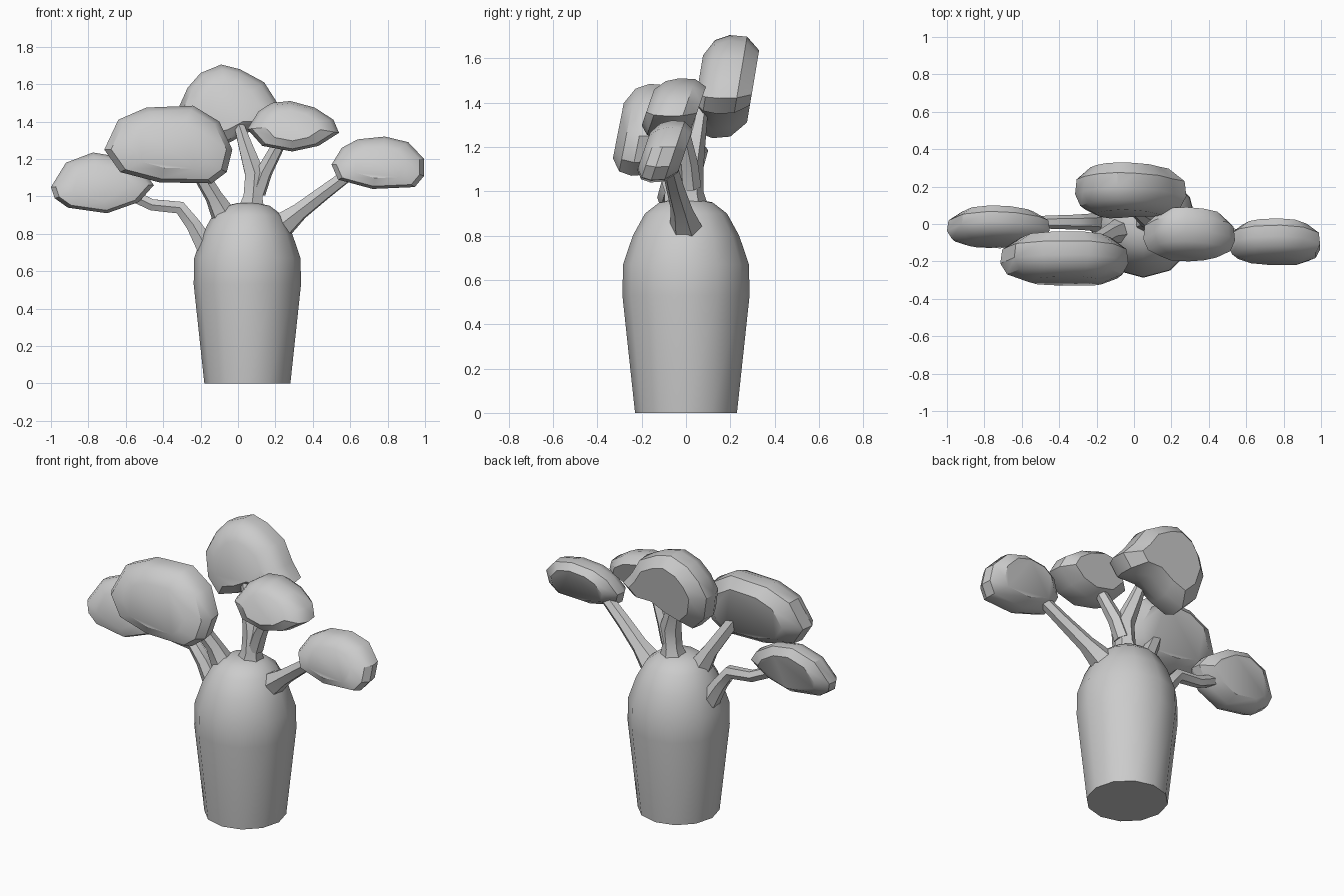
import bpy, bmesh, math

if "Cube" in bpy.data.objects:
    bpy.data.objects.remove(bpy.data.objects["Cube"])

def smooth(ob, angle):
    bpy.ops.object.select_all(action='DESELECT')
    ob.select_set(True)
    bpy.context.view_layer.objects.active = ob
    bpy.ops.object.shade_smooth_by_angle(angle=math.radians(angle))

def finish(name, bm, angle=35):
    bmesh.ops.recalc_face_normals(bm, faces=bm.faces)
    me = bpy.data.meshes.new(name)
    bm.to_mesh(me)
    bm.free()
    ob = bpy.data.objects.new(name, me)
    bpy.context.collection.objects.link(ob)
    smooth(ob, angle)

def loft(bm, rings):
    """Skin a list of equal-length point rings and cap both ends."""
    vs = [[bm.verts.new(p) for p in r] for r in rings]
    n = len(vs[0])
    for a, b in zip(vs, vs[1:]):
        for i in range(n):
            j = (i + 1) % n
            bm.faces.new((a[i], a[j], b[j], b[i]))
    bm.faces.new(vs[0])
    bm.faces.new(vs[-1])

# swollen trunk
profile = [(.23, 0), (.287, .53), (.284, .67), (.24, .80), (.185, .90), (.12, .95), (.05, .965)]
bm = bmesh.new()
loft(bm, [[(.05 + r * math.cos(k * math.pi / 6), r * math.sin(k * math.pi / 6), z)
           for k in range(12)] for r, z in profile])
finish("trunk", bm)

# foliage: front outline (x, z) lofted from domed front to flat leaning back
LAYERS = [(.6, 0), (.9, .17), (1, .42), (.97, .74), (.7, 1)]

def puff(name, outline, y0, y1, lean):
    cx = sum(p[0] for p in outline) / len(outline)
    cz = sum(p[1] for p in outline) / len(outline)
    hz = max(p[1] for p in outline) - min(p[1] for p in outline)
    depth = max(.1, (y1 - y0) - lean * hz * .6)
    rings = [[[cx + (x - cx) * s, d * depth + lean * (z - cz) * s, cz + (z - cz) * s]
              for x, z in outline] for s, d in LAYERS]
    ys = [p[1] for r in rings for p in r]
    lo, hi = min(ys), max(ys)
    for r in rings:
        for p in r:
            p[1] = y0 + (p[1] - lo) * (y1 - y0) / (hi - lo)
    bm = bmesh.new()
    loft(bm, rings)
    finish(name, bm)

puff("foliage_far_left",
     [(-1, 1.05), (-.92, 1.18), (-.775, 1.235), (-.63, 1.21), (-.5, 1.13),
      (-.45, 1.06), (-.53, .97), (-.7, .91), (-.91, .94), (-.98, .99)], -.13, .10, .28)
puff("foliage_front_left",
     [(-.715, 1.25), (-.64, 1.41), (-.49, 1.475), (-.24, 1.485), (-.1, 1.4),
      (-.03, 1.25), (-.06, 1.13), (-.14, 1.07), (-.42, 1.075), (-.63, 1.13)], -.33, -.04, .2)
puff("foliage_top",
     [(-.315, 1.48), (-.27, 1.58), (-.2, 1.66), (-.09, 1.705), (.01, 1.68), (.14, 1.61),
      (.21, 1.5), (.28, 1.42), (.21, 1.35), (.07, 1.35), (-.06, 1.28), (-.19, 1.24), (-.28, 1.33)],
     .03, .33, .17)
puff("foliage_right",
     [(.05, 1.36), (.11, 1.455), (.18, 1.5), (.28, 1.51), (.41, 1.475),
      (.51, 1.41), (.54, 1.34), (.43, 1.27), (.29, 1.24), (.13, 1.27)], -.2, .09, .35)
puff("foliage_far_right",
     [(.5, 1.17), (.555, 1.26), (.64, 1.305), (.785, 1.32), (.91, 1.29),
      (.995, 1.2), (.995, 1.11), (.945, 1.05), (.72, 1.04), (.535, 1.09)], -.22, .03, .35)

# branches: tapered low-poly tubes, points are (x, y, z, radius)
def branch(name, pts):
    cu = bpy.data.curves.new(name, 'CURVE')
    cu.dimensions = '3D'
    cu.bevel_depth = 1
    cu.bevel_resolution = 1
    cu.use_fill_caps = True
    sp = cu.splines.new('POLY')
    sp.points.add(len(pts) - 1)
    for p, (x, y, z, r) in zip(sp.points, pts):
        p.co = (x, y, z, 1)
        p.radius = r
    ob = bpy.data.objects.new(name, cu)
    bpy.context.collection.objects.link(ob)
    bpy.ops.object.select_all(action='DESELECT')
    ob.select_set(True)
    bpy.context.view_layer.objects.active = ob
    bpy.ops.object.convert(target='MESH')
    smooth(bpy.context.view_layer.objects.active, 55)

branch("branch_far_left", [(-.17, .01, .73, .06), (-.24, .01, .85, .045), (-.31, .01, .94, .04),
                           (-.46, .01, .955, .035), (-.62, 0, 1.03, .035)])
branch("branch_front_left", [(-.06, -.03, .87, .075), (-.13, -.05, 1.0, .048), (-.25, -.12, 1.2, .04)])
branch("branch_centre", [(.07, .02, .92, .085), (.08, .02, 1.0, .058), (.09, .02, 1.12, .06),
                         (.04, .05, 1.27, .042), (-.01, .08, 1.43, .025)])
branch("branch_right", [(.1, .02, 1.02, .05), (.14, .01, 1.13, .045), (.22, -.02, 1.28, .035)])
branch("branch_far_right", [(.23, 0, .84, .075), (.33, -.02, .92, .05), (.46, -.05, 1.02, .042),
                            (.62, -.08, 1.14, .035)])
